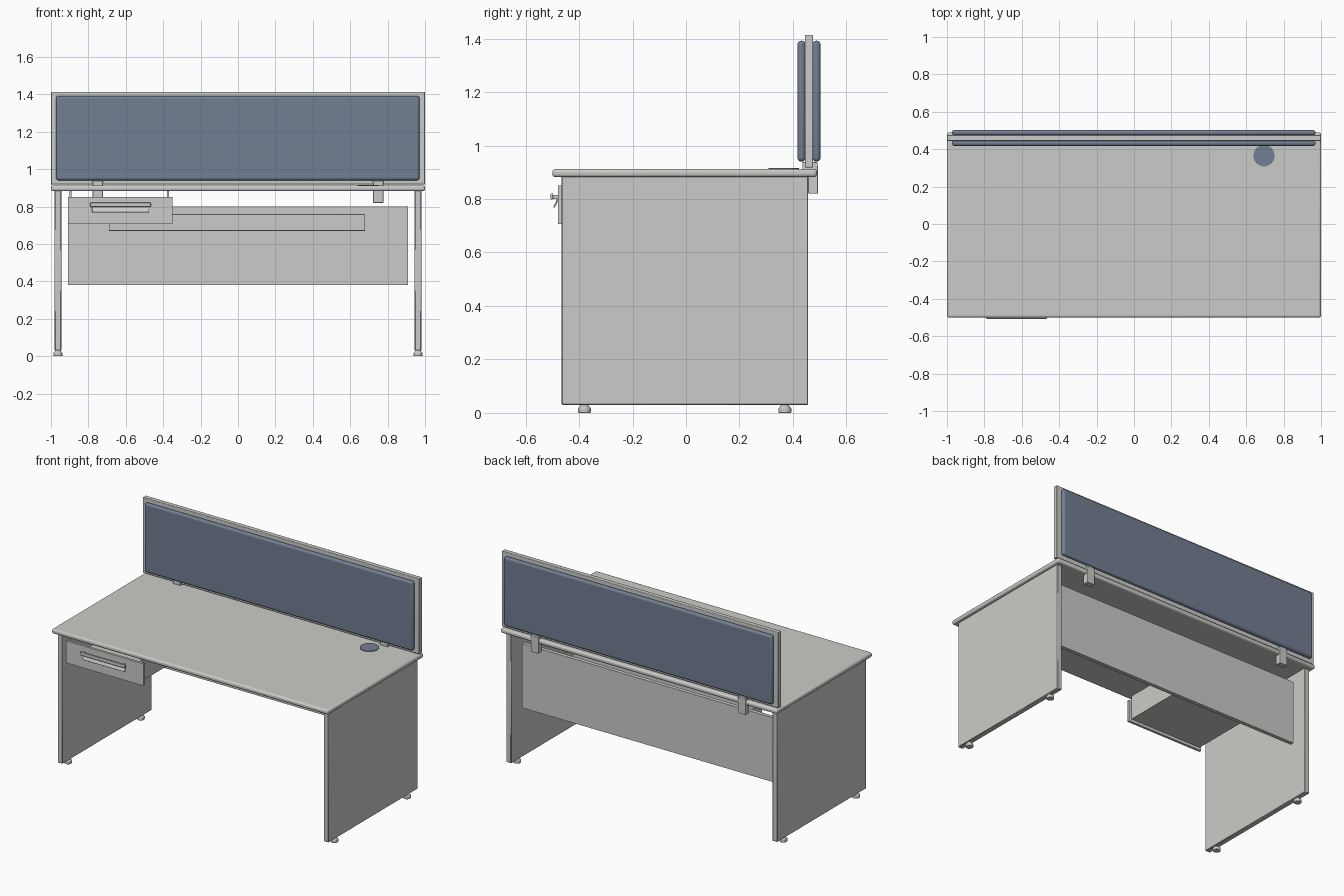
import bpy
import math

cube = bpy.data.objects.get("Cube")
if cube:
    bpy.data.objects.remove(cube, do_unlink=True)


def material(name, rgb):
    mat = bpy.data.materials.new(name)
    mat.use_nodes = True
    mat.diffuse_color = (*rgb, 1)
    mat.node_tree.nodes["Principled BSDF"].inputs["Base Color"].default_value = (*rgb, 1)
    return mat


GREY = material("light_grey", (0.6, 0.6, 0.58))
BLUE = material("slate_blue_fabric", (0.17, 0.21, 0.29))


def finish(name, mat, bevel=0, segments=3):
    obj = bpy.context.object
    obj.name = name
    obj.data.materials.append(mat)
    if bevel:
        mod = obj.modifiers.new("rounded_edges", "BEVEL")
        mod.width = bevel
        mod.segments = segments
        mod.limit_method = "ANGLE"
        bpy.ops.object.shade_smooth_by_angle(angle=math.radians(35))
    return obj


def box(name, x, y, z, mat=GREY, bevel=0, segments=3):
    """Box from (low, high) ranges on each axis."""
    ranges = (x, y, z)
    bpy.ops.mesh.primitive_cube_add(size=1, location=[(a + b) / 2 for a, b in ranges])
    bpy.context.object.scale = [b - a for a, b in ranges]
    bpy.ops.object.transform_apply(location=False, rotation=False, scale=True)
    return finish(name, mat, bevel, segments)


def disc(name, centre, radius, z, mat=GREY, top_radius=None, bevel=0):
    bpy.ops.mesh.primitive_cone_add(
        vertices=32, radius1=radius, radius2=top_radius or radius,
        depth=z[1] - z[0], location=(*centre, (z[0] + z[1]) / 2))
    return finish(name, mat, bevel)


# Worktop with rounded edge and cable cover
box("worktop", (-1, 1), (-0.5, 0.49), (0.882, 0.912), bevel=0.011)
disc("cable_cover", (0.695, 0.365), 0.057, (0.91, 0.916), BLUE)

# Side panels, feet and screen clamps, one set per side
for side, s in (("left", 1), ("right", -1)):
    box(f"{side}_side_panel", sorted((s * 0.945, s * 0.98)),
        (-0.465, 0.457), (0.03, 0.885), bevel=0.003, segments=1)
    for end, y in (("front", -0.38), ("back", 0.37)):
        disc(f"{side}_{end}_foot", (s * 0.963, y), 0.024, (0, 0.02), bevel=0.004)
        disc(f"{side}_{end}_foot_stem", (s * 0.963, y), 0.022, (0.018, 0.032),
             top_radius=0.012)
    clamp_x = sorted((s * 0.722, s * 0.777))
    box(f"{side}_clamp_jaw", clamp_x, (0.457, 0.494), (0.82, 0.925), bevel=0.003)
    box(f"{side}_clamp_saddle", clamp_x, (0.435, 0.492), (0.91, 0.938), bevel=0.003)

# Modesty panel and the cable tray in front of it
box("modesty_panel", (-0.91, 0.91), (0.37, 0.395), (0.38, 0.80))
box("tray_floor", (-0.69, 0.68), (0.2, 0.371), (0.67, 0.681), bevel=0.004)
box("tray_front", (-0.69, 0.68), (0.2, 0.211), (0.67, 0.76), bevel=0.004)
for side, x in (("left", 0.67), ("right", -0.69)):
    box(f"tray_{side}_end", (x, x + 0.01), (0.2, 0.371), (0.67, 0.76), bevel=0.003)

# Drawer: front plate, open box and pull
box("drawer_front", (-0.91, -0.35), (-0.479, -0.463), (0.706, 0.85))
box("drawer_floor", (-0.9, -0.37), (-0.464, 0.03), (0.725, 0.735))
box("drawer_back", (-0.9, -0.37), (0.02, 0.03), (0.725, 0.84))
for side, x in (("left", -0.38), ("right", -0.9)):
    box(f"drawer_{side}_wall", (x, x + 0.01), (-0.464, 0.03), (0.725, 0.882))
box("pull_bar", (-0.79, -0.465), (-0.507, -0.497), (0.798, 0.821), bevel=0.004)
lip = box("pull_lip", (-0.78, -0.475), (-0.489, -0.483), (0.766, 0.804), bevel=0.002)
lip.rotation_euler.x = math.radians(-25)
for side, x in (("left", -0.49), ("right", -0.78)):
    box(f"pull_{side}_post", (x, x + 0.012), (-0.5, -0.478), (0.8, 0.815))

# Privacy screen: solid frame with a padded fabric cushion on each face
box("screen_frame", (-1, 1), (0.445, 0.475), (0.918, 1.413), bevel=0.004)
for face, y in (("front", (0.417, 0.447)), ("back", (0.473, 0.503))):
    box(f"screen_{face}_cushion", (-0.973, 0.97), y, (0.94, 1.392), BLUE,
        bevel=0.014, segments=4)
